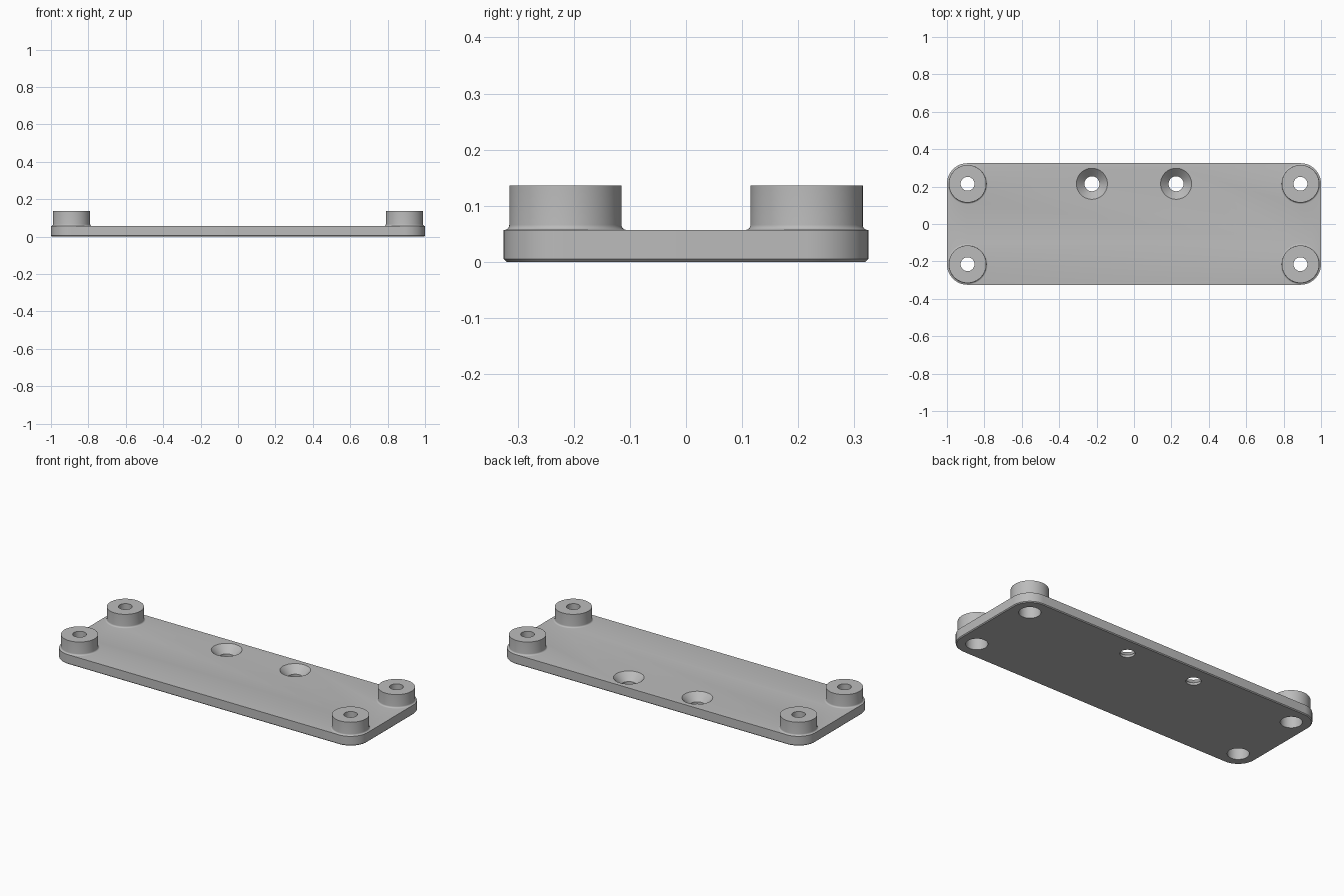
import bpy, bmesh
from math import cos, sin, pi

cube = bpy.data.objects.get("Cube")
if cube:
    bpy.data.objects.remove(cube, do_unlink=True)

HALF_X, HALF_Y, THICK = 1.0, 0.325, 0.057
CORNER = 0.11
HOLE_X, HOLE_Y = HALF_X - CORNER, HALF_Y - CORNER
BOSS_TOP = 0.136

grey = bpy.data.materials.new("plain grey")
grey.use_nodes = True
colour = (0.5, 0.5, 0.5, 1)
grey.diffuse_color = colour
grey.node_tree.nodes["Principled BSDF"].inputs["Base Color"].default_value = colour


def stack(name, rings):
    """Solid skinned over matching rings of points, bottom to top."""
    bm = bmesh.new()
    loops = [[bm.verts.new(p) for p in ring] for ring in rings]
    n = len(loops[0])
    for low, high in zip(loops, loops[1:]):
        for i in range(n):
            j = (i + 1) % n
            bm.faces.new((low[i], low[j], high[j], high[i]))
    bm.faces.new(loops[0][::-1])
    bm.faces.new(loops[-1])
    mesh = bpy.data.meshes.new(name)
    bm.to_mesh(mesh)
    bm.free()
    mesh.materials.append(grey)
    obj = bpy.data.objects.new(name, mesh)
    bpy.context.collection.objects.link(obj)
    return obj


def turned(name, profile, x, y, n=64):
    """Solid of revolution about a vertical axis from (radius, z) pairs."""
    return stack(name, [[(x + r * cos(2 * pi * i / n), y + r * sin(2 * pi * i / n), z)
                         for i in range(n)] for r, z in profile])


def rounded_ring(inset, z, steps=16):
    r = CORNER - inset
    ring = []
    for k, (sx, sy) in enumerate([(1, 1), (-1, 1), (-1, -1), (1, -1)]):
        for i in range(steps + 1):
            a = (k + i / steps) * pi / 2
            ring.append((sx * HOLE_X + r * cos(a), sy * HOLE_Y + r * sin(a), z))
    return ring


def combine(target, tool, operation):
    mod = target.modifiers.new(operation, "BOOLEAN")
    mod.operation, mod.solver, mod.object = operation, "EXACT", tool
    bpy.context.view_layer.objects.active = target
    bpy.ops.object.modifier_apply(modifier=mod.name)
    bpy.data.objects.remove(tool, do_unlink=True)


# Plate with rounded corners and a chamfered bottom edge
plate = stack("mounting_plate", [rounded_ring(0.005, 0), rounded_ring(0, 0.005),
                                 rounded_ring(0, THICK)])

# Corner bosses with a small fillet at the foot
fillet = 0.009
foot = [(0.1 + fillet * (1 - sin(a)), THICK + fillet * (1 - cos(a)))
        for a in [i * pi / 12 for i in range(7)]]
boss_profile = [(0.1 + fillet, THICK - 0.02)] + foot + [(0.1, BOSS_TOP)]
corners = [(sx * HOLE_X, sy * HOLE_Y) for sx in (-1, 1) for sy in (-1, 1)]
for x, y in corners:
    combine(plate, turned("boss", boss_profile, x, y), "UNION")

# Stepped corner holes, wide from below
for x, y in corners:
    combine(plate, turned("bore", [(0.058, -0.05), (0.058, 0.1), (0.037, 0.1),
                                   (0.037, 0.2)], x, y), "DIFFERENCE")

# Countersunk screw holes
for x in (-0.225, 0.225):
    combine(plate, turned("countersink", [(0.04, -0.05), (0.04, 0.014), (0.083, THICK),
                                          (0.083, 0.1)], x, HOLE_Y), "DIFFERENCE")

bpy.ops.object.select_all(action="DESELECT")
plate.select_set(True)
bpy.context.view_layer.objects.active = plate
bpy.ops.object.shade_smooth_by_angle(angle=pi / 6)
